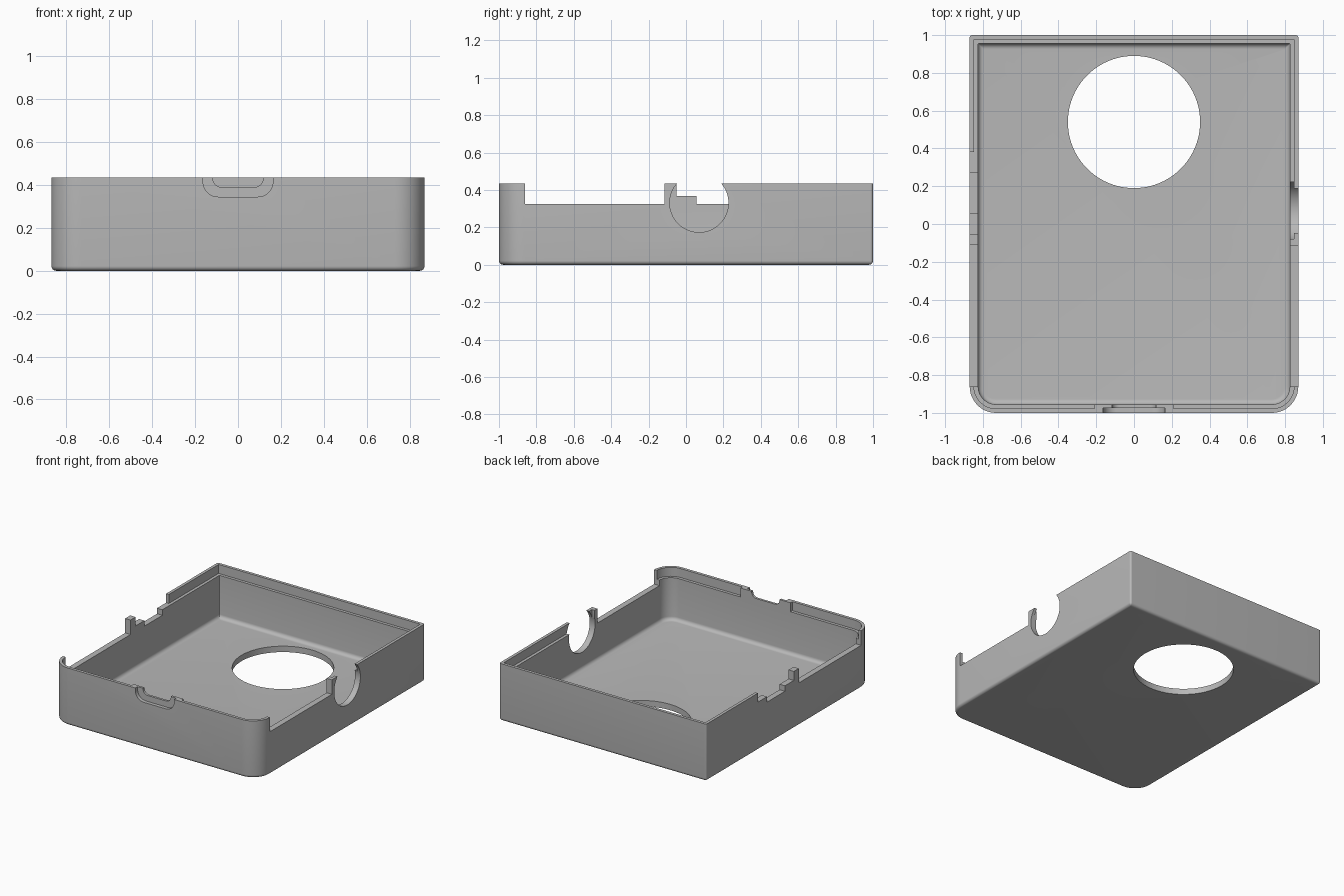
import bpy
import bmesh
from math import sin, cos, pi

if "Cube" in bpy.data.objects:
    bpy.data.objects.remove(bpy.data.objects["Cube"], do_unlink=True)

HALF_X, HALF_Y, HEIGHT = 0.87, 1.0, 0.435
WALL, FLOOR, LIP_Z, CUT_Z = 0.045, 0.045, 0.367, 0.325
FRONT_R, REAR_R = 0.14, 0.014


def arc(cx, cy, r, start, steps=12):
    """Quarter arc, counter-clockwise from the start angle."""
    return [(cx + r * cos(start + pi / 2 * i / steps),
             cy + r * sin(start + pi / 2 * i / steps)) for i in range(steps + 1)]


def outline(inset):
    """Tray outline: large front corners, nearly sharp rear corners."""
    x, y = HALF_X - inset, HALF_Y - inset
    f, r = FRONT_R - inset, max(REAR_R - inset, 0.004)
    return (arc(x - r, y - r, r, 0) + arc(r - x, y - r, r, pi / 2)
            + arc(f - x, f - y, f, pi) + arc(x - f, f - y, f, 1.5 * pi))


def loft(name, rings):
    """Closed solid through a stack of equal-length rings of 3D points."""
    bm = bmesh.new()
    loops = [[bm.verts.new(p) for p in ring] for ring in rings]
    n = len(loops[0])
    for a, b in zip(loops, loops[1:]):
        for i in range(n):
            j = (i + 1) % n
            bm.faces.new((a[i], a[j], b[j], b[i]))
    bm.faces.new(loops[0][::-1])
    bm.faces.new(loops[-1])
    bmesh.ops.recalc_face_normals(bm, faces=bm.faces)
    mesh = bpy.data.meshes.new(name)
    bm.to_mesh(mesh)
    bm.free()
    obj = bpy.data.objects.new(name, mesh)
    bpy.context.collection.objects.link(obj)
    return obj


def rounded_tray(name, inset, bottom, top, fillet, steps=6):
    """Upright solid with a filleted bottom edge."""
    rings = []
    for i in range(steps + 1):
        t = pi / 2 * i / steps
        z = bottom + fillet * (1 - cos(t))
        rings.append([(x, y, z) for x, y in outline(inset + fillet * (1 - sin(t)))])
    rings.append([(x, y, top) for x, y in outline(inset)])
    return loft(name, rings)


def box(name, x0, x1, y0, y1, z0, z1):
    corners = [(x0, y0), (x1, y0), (x1, y1), (x0, y1)]
    return loft(name, [[(x, y, z) for x, y in corners] for z in (z0, z1)])


def circle(cu, cv, r, count=96):
    return [(cu + r * cos(2 * pi * i / count), cv + r * sin(2 * pi * i / count))
            for i in range(count)]


def notch(name, half, bottom, r, y0, y1):
    """U-shaped finger notch extruded through the front wall."""
    pts = ([(half, 0.6), (-half, 0.6)] + arc(r - half, bottom + r, r, pi)
           + arc(half - r, bottom + r, r, 1.5 * pi))
    return loft(name, [[(x, y, z) for x, z in pts] for y in (y0, y1)])


def subtract(target, cutters):
    for c in cutters:
        c.hide_render = True
        mod = target.modifiers.new("cut", 'BOOLEAN')
        mod.operation, mod.solver, mod.object = 'DIFFERENCE', 'EXACT', c
    bpy.context.view_layer.update()
    graph = bpy.context.evaluated_depsgraph_get()
    mesh = bpy.data.meshes.new_from_object(target.evaluated_get(graph))
    target.modifiers.clear()
    target.data = mesh
    for c in cutters:
        bpy.data.objects.remove(c, do_unlink=True)


# Outer shell
shell = rounded_tray("open_case_shell", 0, 0, HEIGHT, 0.022)

# Rim rabbet, interrupted at the front tab and beside the side posts
lip = loft("lip_cutter", [[(x, y, z) for x, y in outline(WALL / 2)]
                          for z in (LIP_Z, 0.7)])
subtract(lip, [box("front_tab_keep", -0.21, 0.21, -1.1, -0.9, 0.2, 0.8),
               box("left_post_keep", 0.78, 1, -0.2, -0.08, 0.2, 0.8),
               box("right_post_keep", -1, -0.78, -0.2, -0.04, 0.2, 0.8)])

# Interior, floor opening, cable hole, side openings and front notch
cutters = [rounded_tray("interior_cutter", WALL, FLOOR, 0.75, 0.028), lip]
cutters.append(loft("floor_hole_cutter", [[(x, y, z) for x, y in circle(0, 0.54, 0.35)]
                                          for z in (-0.2, 0.2)]))
cutters.append(loft("cable_hole_cutter", [[(x, y, z) for y, z in circle(0.07, 0.331, 0.157)]
                                          for x in (0.72, 1.1)]))
for name, x0, x1, y0, y1, z in (
        ("left_side_cutter", 0.72, 1, -0.86, -0.115, CUT_Z),
        ("right_side_cutter", -1, -0.72, -0.86, -0.112, CUT_Z),
        ("right_step_cutter", -1, -0.72, -0.052, 0.38, LIP_Z),
        ("right_port_cutter", -1, -0.72, 0.055, 0.27, CUT_Z)):
    cutters.append(box(name, x0, x1, y0, y1, z, 0.8))
cutters.append(notch("outer_notch_cutter", 0.163, 0.345, 0.07, -1.1, -0.973))
cutters.append(notch("inner_notch_cutter", 0.117, 0.39, 0.04, -1.1, -0.9))
subtract(shell, cutters)

# Single plain grey
grey = bpy.data.materials.new("plain_grey")
grey.use_nodes = True
colour = (0.48, 0.48, 0.48, 1)
grey.diffuse_color = colour
grey.node_tree.nodes["Principled BSDF"].inputs["Base Color"].default_value = colour
shell.data.materials.clear()
shell.data.materials.append(grey)
for poly in shell.data.polygons:
    poly.material_index = 0

for o in bpy.context.selected_objects:
    o.select_set(False)
shell.select_set(True)
bpy.context.view_layer.objects.active = shell
bpy.ops.object.shade_smooth_by_angle(angle=pi / 6)
